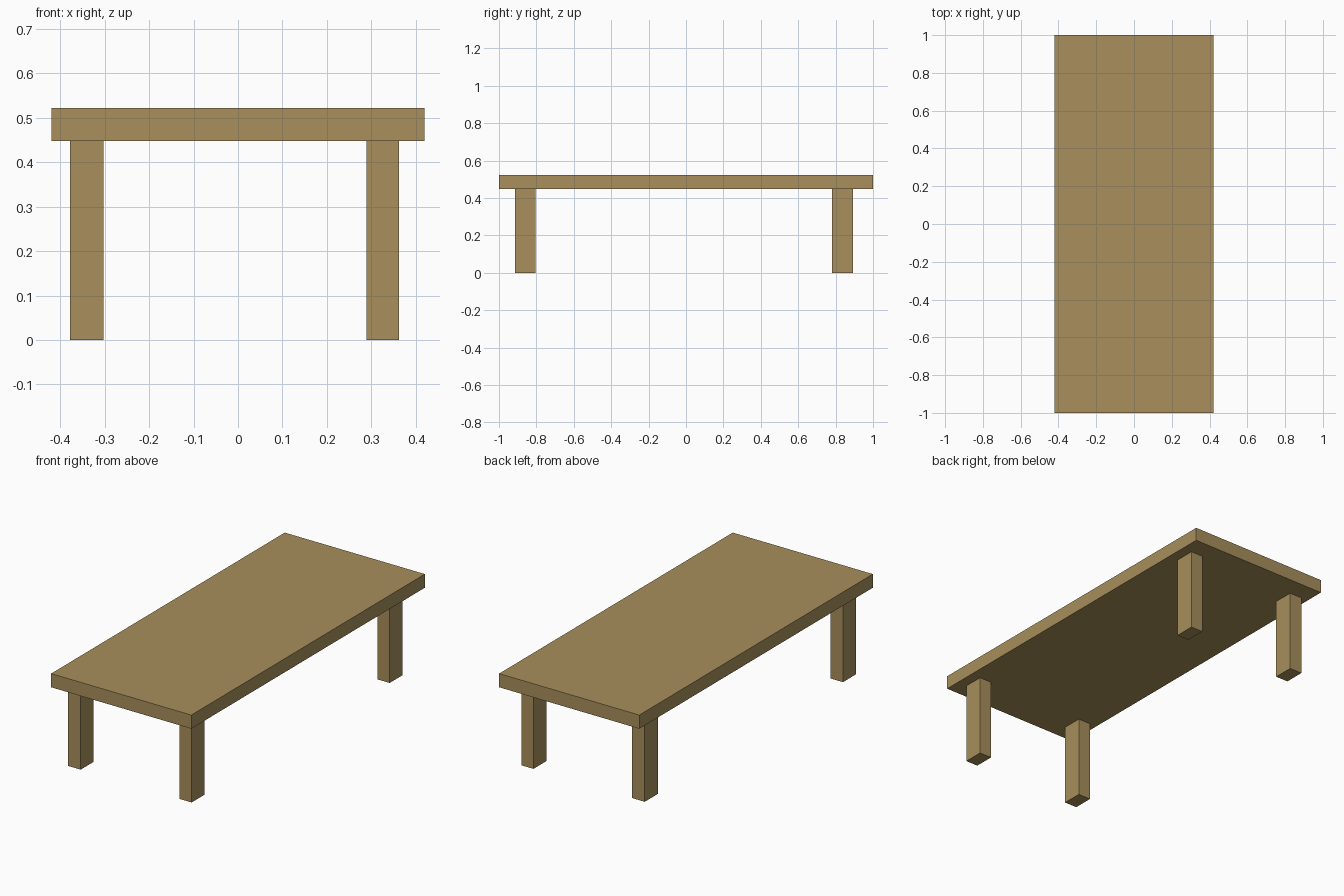
import bpy

if "Cube" in bpy.data.objects:
    bpy.data.objects.remove(bpy.data.objects["Cube"])

# One wood colour
wood = bpy.data.materials.new("light wood")
wood.diffuse_color = (0.392, 0.275, 0.107, 1.0)
wood.use_nodes = True
wood.node_tree.nodes["Principled BSDF"].inputs["Base Color"].default_value = wood.diffuse_color


def box(name, x, y, z):
    """Box spanning the (min, max) range on each axis."""
    spans = (x, y, z)
    bpy.ops.mesh.primitive_cube_add(size=1, location=[(a + b) / 2 for a, b in spans])
    ob = bpy.context.object
    ob.name = name
    ob.scale = [b - a for a, b in spans]
    bpy.ops.object.transform_apply(location=False, rotation=False, scale=True)
    ob.data.materials.append(wood)
    return ob


# Table top slab
box("table_top", (-0.42, 0.42), (-1.0, 1.0), (0.448, 0.522))

# Four square-cut legs, set slightly off centre
sides = {"left": (-0.378, -0.303), "right": (0.289, 0.362)}
ends = {"front": (-0.914, -0.804), "back": (0.781, 0.893)}
for end, y in ends.items():
    for side, x in sides.items():
        box(f"{end}_{side}_leg", x, y, (0.0, 0.448))
